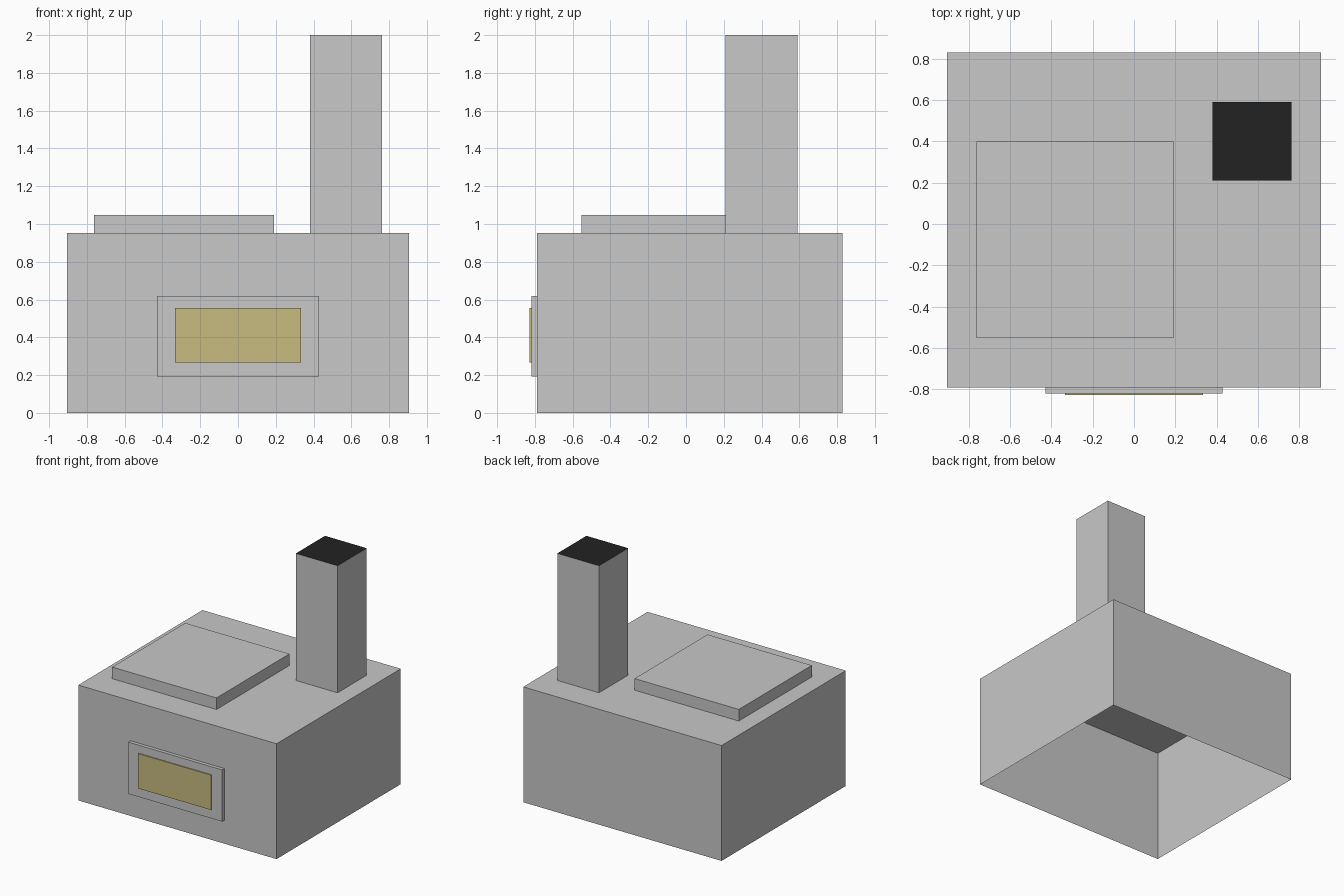
import bpy
import bmesh
from mathutils import Vector

if "Cube" in bpy.data.objects:
    bpy.data.objects.remove(bpy.data.objects["Cube"])


def material(name, rgb):
    m = bpy.data.materials.new(name)
    m.diffuse_color = (*rgb, 1.0)
    m.use_nodes = True
    m.node_tree.nodes["Principled BSDF"].inputs["Base Color"].default_value = m.diffuse_color
    return m


grey = material("stone_grey", (0.578, 0.578, 0.578))
yellow = material("window_yellow", (0.578, 0.503, 0.216))
black = material("soot_black", (0.016, 0.016, 0.016))


def box(name, lo, hi, mats, open_side, second_side=None):
    """Box between two corners, open where it meets its neighbour;
    faces pointing to second_side take the second material."""
    lo, hi = Vector(lo), Vector(hi)
    bm = bmesh.new()
    bmesh.ops.create_cube(bm, size=1.0)
    for v in bm.verts:
        v.co = Vector((lo + hi) / 2) + v.co * (hi - lo)
    bm.normal_update()
    hidden = [f for f in bm.faces if f.normal.dot(Vector(open_side)) > 0.9]
    bmesh.ops.delete(bm, geom=hidden, context='FACES_ONLY')
    if second_side:
        for f in bm.faces:
            if f.normal.dot(Vector(second_side)) > 0.9:
                f.material_index = 1
    mesh = bpy.data.meshes.new(name)
    bm.to_mesh(mesh)
    bm.free()
    for m in mats:
        mesh.materials.append(m)
    obj = bpy.data.objects.new(name, mesh)
    bpy.context.collection.objects.link(obj)
    return obj


DOWN, UP, BACK = (0, 0, -1), (0, 0, 1), (0, 1, 0)
ROOF = 0.952

# Main body, hollow and open underneath
box("body", (-0.905, -0.79, 0), (0.905, 0.829, ROOF), [grey], DOWN)

# Raised slab on the roof
box("roof_slab", (-0.762, -0.552, ROOF), (0.19, 0.4, 1.048), [grey], DOWN)

# Chimney with a sooty top face
box("chimney", (0.381, 0.21, ROOF), (0.762, 0.59, 2.0), [grey, black], DOWN, UP)

# Front window: frame plate and glowing pane
box("window_frame", (-0.428, -0.819, 0.193), (0.428, -0.79, 0.62), [grey], BACK)
box("window_pane", (-0.333, -0.828, 0.267), (0.333, -0.819, 0.554), [yellow], BACK)
